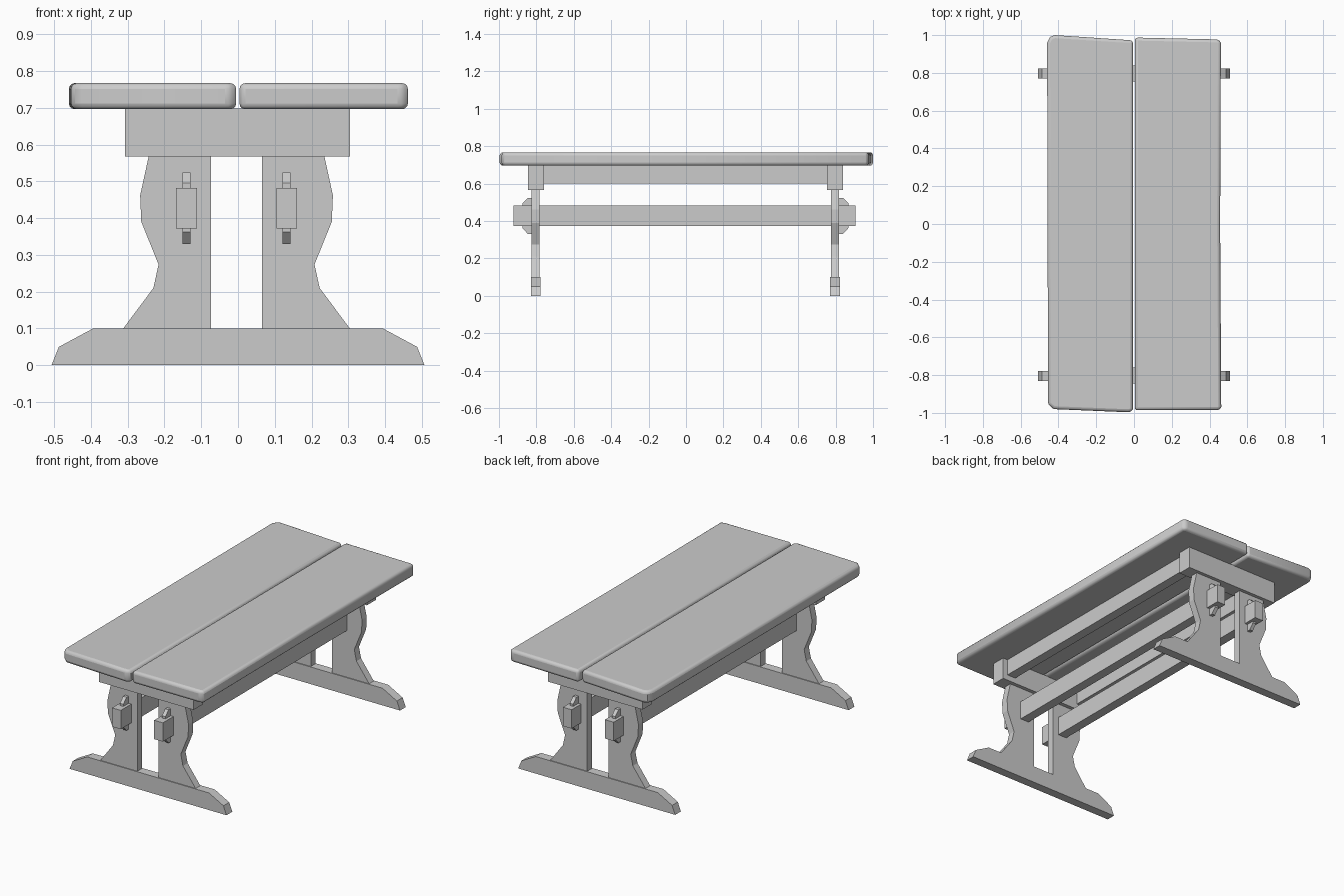
import bpy, bmesh, math
from mathutils import Vector

cube = bpy.data.objects.get("Cube")
if cube:
    bpy.data.objects.remove(cube, do_unlink=True)

# One plain grey for the whole table
grey = bpy.data.materials.new("plain_grey")
grey.use_nodes = True
colour = (0.6, 0.6, 0.6, 1)
grey.diffuse_color = colour
grey.node_tree.nodes["Principled BSDF"].inputs["Base Color"].default_value = colour

SHIFT = -0.004   # base frame sits slightly off the centre line


def extrude(name, points, axis, start, end):
    """Extrude a closed 2D profile along an axis (x, y or z)."""
    place = {"x": lambda p, d: (d, p[0], p[1]),
             "y": lambda p, d: (p[0], d, p[1]),
             "z": lambda p, d: (p[0], p[1], d)}[axis]
    bm = bmesh.new()
    face = bm.faces.new([bm.verts.new(place(p, start)) for p in points])
    new = bmesh.ops.extrude_face_region(bm, geom=[face])["geom"]
    offset = Vector(place((0, 0), end - start))
    bmesh.ops.translate(bm, vec=offset, verts=[v for v in new if isinstance(v, bmesh.types.BMVert)])
    bmesh.ops.recalc_face_normals(bm, faces=bm.faces)
    mesh = bpy.data.meshes.new(name)
    bm.to_mesh(mesh)
    bm.free()
    mesh.materials.append(grey)
    obj = bpy.data.objects.new(name, mesh)
    bpy.context.collection.objects.link(obj)
    return obj


def box(name, x, y, z):
    return extrude(name, [(x[0], z[0]), (x[1], z[0]), (x[1], z[1]), (x[0], z[1])], "y", *y)


def round_edges(obj, width):
    bevel = obj.modifiers.new("rounding", "BEVEL")
    bevel.width = width
    bevel.segments = 3
    bevel.limit_method = "ANGLE"
    bevel.angle_limit = math.radians(50)
    bpy.ops.object.select_all(action="DESELECT")
    obj.select_set(True)
    bpy.context.view_layer.objects.active = obj
    bpy.ops.object.shade_smooth_by_angle(angle=math.radians(40))


# Two slightly uneven top planks
right_plank = [(-0.455, -0.955), (-0.425, -0.98), (-0.02, -0.997), (-0.005, -0.98),
               (-0.005, 0.972), (-0.42, 1.0), (-0.445, 0.99), (-0.46, 0.96)]
left_plank = [(0.004, -0.986), (0.45, -0.986), (0.462, -0.97),
              (0.456, 0.0), (0.46, 0.96), (0.448, 0.977), (0.004, 0.987)]
for name, outline in (("right_plank", right_plank), ("left_plank", left_plank)):
    round_edges(extrude(name, outline, "z", 0.696, 0.767), 0.016)

# Profiles of one leg, the half foot and the wedge
leg = [(0.069, 0.1), (0.308, 0.1), (0.226, 0.21), (0.212, 0.274),
       (0.259, 0.39), (0.262, 0.462), (0.239, 0.567), (0.069, 0.567)]
half_foot = [(0.507, 0), (0.487, 0.05), (0.394, 0.1)]
wedge = [(0.81, 0.524), (0.842, 0.524), (0.871, 0.495),
         (0.871, 0.362), (0.842, 0.33), (0.81, 0.33)]

# Trestle at each end
for end, s in (("front", -1), ("back", 1)):
    def span(a, b):
        return (s * a - 0.003, s * b - 0.003)
    foot = half_foot + [(-x, z) for x, z in reversed(half_foot)]
    extrude(end + "_foot", foot, "y", *span(0.774, 0.827))
    box(end + "_cross_rail", (-0.307, 0.305), span(0.757, 0.842), (0.567, 0.698))
    for side, m in (("left", 1), ("right", -1)):
        extrude(f"{end}_{side}_leg", [(m * x + SHIFT, z) for x, z in leg], "y", *span(0.779, 0.822))
        x = m * 0.136 + SHIFT
        extrude(f"{end}_{side}_wedge", [(s * y - 0.003, z) for y, z in wedge], "x", x - 0.011, x + 0.011)

# Long stretchers and the rails under the top
for side, m in (("left", 1), ("right", -1)):
    x = m * 0.136 + SHIFT
    box(side + "_stretcher", (x - 0.028, x + 0.028), (-0.922, 0.907), (0.372, 0.482))
    x = m * 0.25 + SHIFT
    box(side + "_top_rail", (x - 0.028, x + 0.028), (-0.765, 0.755), (0.6, 0.698))
